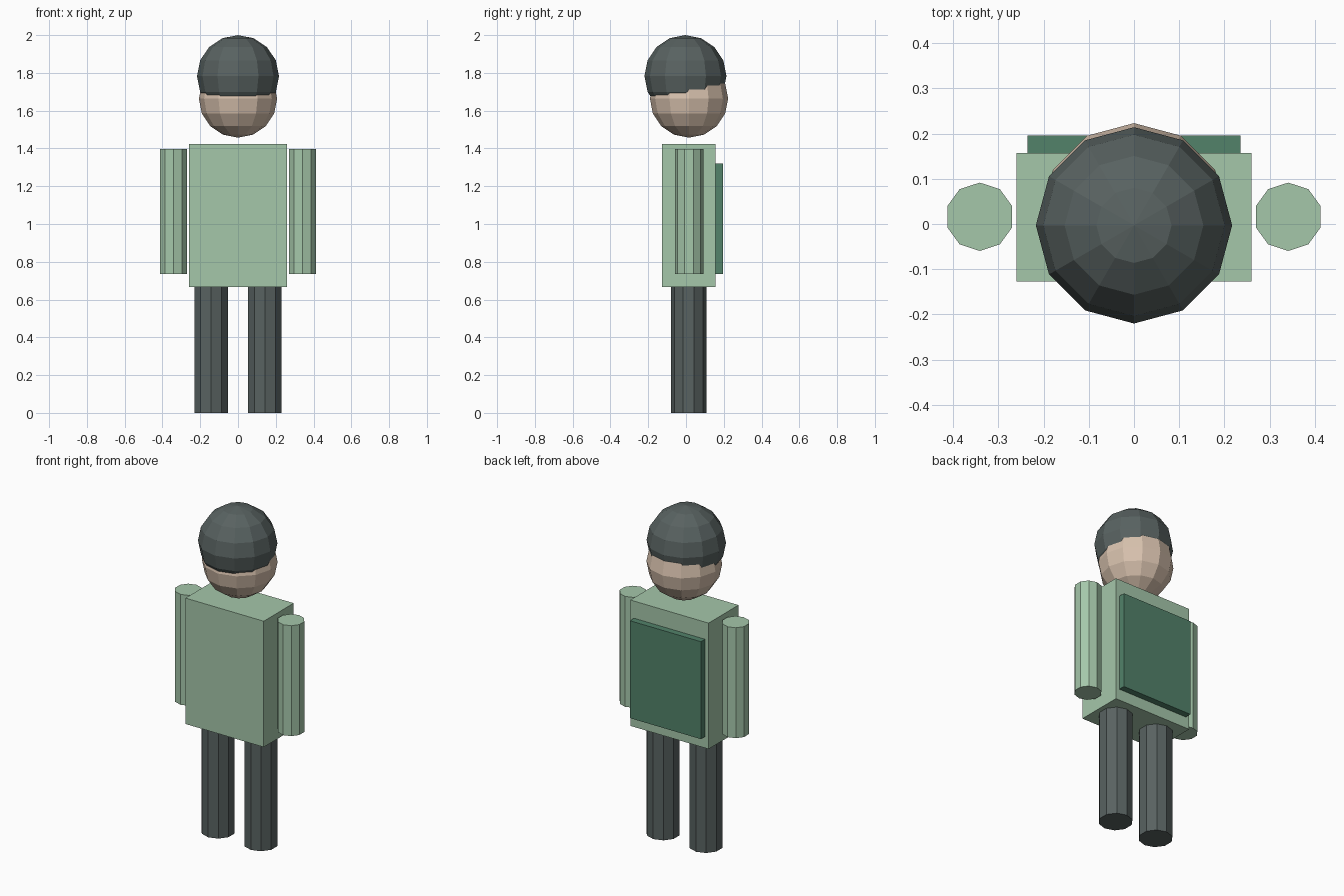
import bpy
import bmesh
from mathutils import Matrix

default_cube = bpy.data.objects.get("Cube")
if default_cube:
    bpy.data.objects.remove(default_cube, do_unlink=True)


def material(name, rgb):
    mat = bpy.data.materials.new(name)
    mat.use_nodes = True
    colour = (*rgb, 1.0)
    mat.diffuse_color = colour
    mat.node_tree.nodes["Principled BSDF"].inputs["Base Color"].default_value = colour
    return mat


def finish(name, bm, mat):
    mesh = bpy.data.meshes.new(name)
    bm.to_mesh(mesh)
    bm.free()
    mesh.materials.append(mat)
    obj = bpy.data.objects.new(name, mesh)
    bpy.context.collection.objects.link(obj)
    return obj


def box(name, low, high, mat):
    size = [b - a for a, b in zip(low, high)]
    centre = [(a + b) / 2 for a, b in zip(low, high)]
    bm = bmesh.new()
    bmesh.ops.create_cube(
        bm, size=1, matrix=Matrix.Translation(centre) @ Matrix.Diagonal((*size, 1)))
    return finish(name, bm, mat)


def limb(name, x, y, radius, bottom, top, mat):
    bm = bmesh.new()
    bmesh.ops.create_cone(
        bm, cap_ends=True, segments=10, radius1=radius, radius2=radius,
        depth=top - bottom, matrix=Matrix.Translation((x, y, (bottom + top) / 2)))
    return finish(name, bm, mat)


def ball(name, centre, radius, mat):
    bm = bmesh.new()
    bmesh.ops.create_uvsphere(
        bm, u_segments=12, v_segments=8, radius=radius,
        matrix=Matrix.Translation(centre))
    return finish(name, bm, mat)


pale_green = material("pale green cloth", (0.376, 0.571, 0.402))
dark_green = material("dark green pack", (0.084, 0.223, 0.144))
charcoal = material("charcoal", (0.098, 0.122, 0.119))
skin = material("skin", (0.68, 0.533, 0.418))

# Torso and the flat pack on the back
box("torso", (-0.26, -0.127, 0.667), (0.26, 0.157, 1.423), pale_green)
box("back_pack", (-0.236, 0.14, 0.735), (0.236, 0.196, 1.32), dark_green)

# Arms and legs, one pair per side
for side, sign in (("left", 1), ("right", -1)):
    limb(side + "_arm", sign * 0.341, 0.016, 0.0755, 0.735, 1.398, pale_green)
    limb(side + "_leg", sign * 0.142, 0.014, 0.094, 0, 0.667, charcoal)

# Head, with the hair as a larger ball overlapping its top
ball("head", (0, 0.016, 1.664), 0.207, skin)
ball("hair", (0, -0.003, 1.783), 0.217, charcoal)
